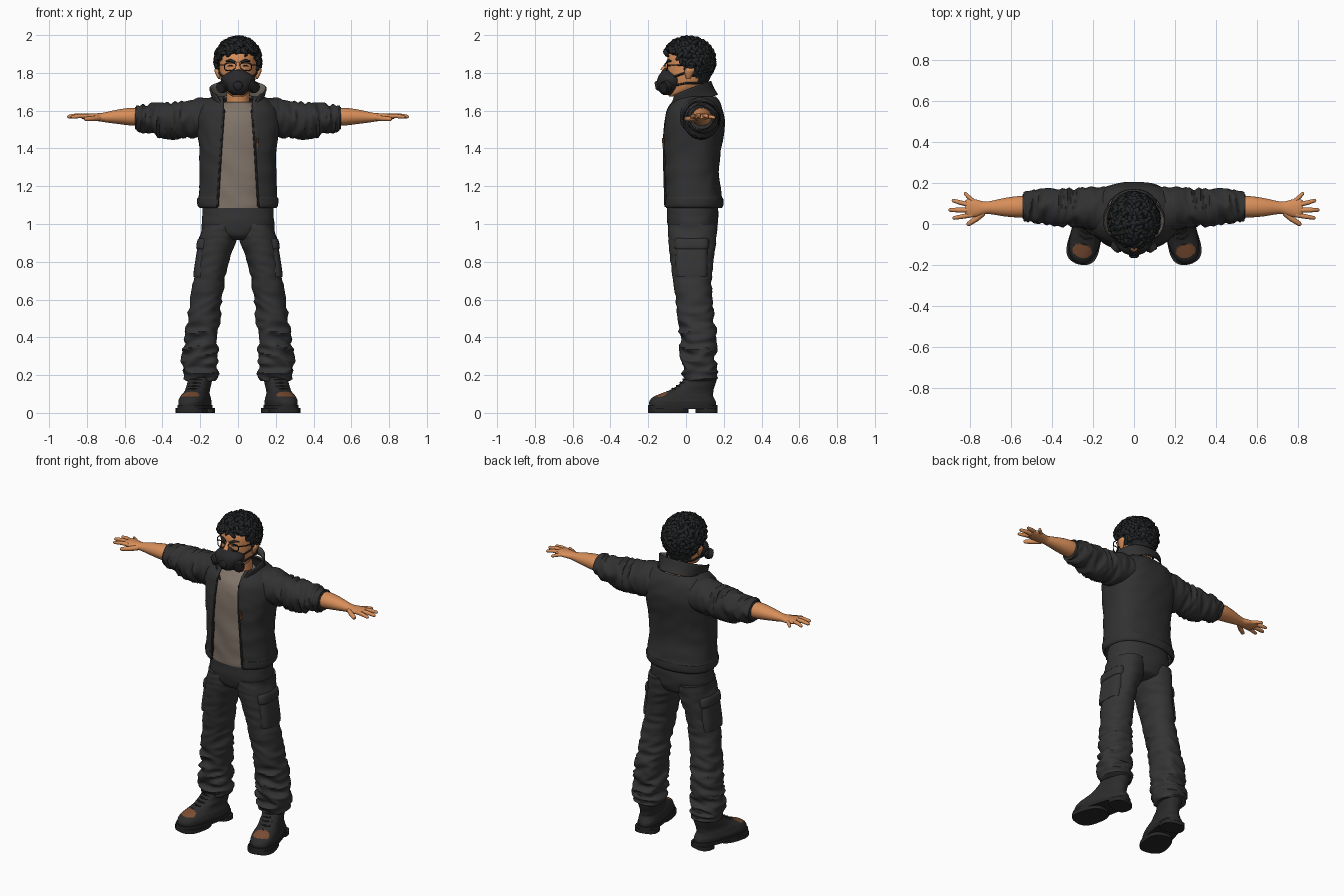
import bpy, bmesh, math, random
from mathutils import Vector, Matrix, noise

random.seed(4)

def material(name, r, g, b):
    m = bpy.data.materials.new(name)
    m.diffuse_color = (r, g, b, 1)
    return m

SKIN = material("warm skin", .68, .27, .10)
JACKET = material("jacket charcoal", .031, .031, .032)
TROUSER = material("trouser charcoal", .035, .035, .036)
BOOT = material("boot black", .026, .025, .025)
SOLE = material("sole black", .02, .02, .02)
HAIR = material("hair black", .016, .018, .019)
MASK = material("mask black", .022, .022, .024)
SHIRT = material("shirt taupe", .22, .175, .14)
LINING = material("lining grey", .18, .16, .135)
LEATHER = material("worn brown", .2, .075, .033)

def finish(name, bm, mats, mirror=False, solid=0, rule=None, xf=None, fix=True):
    if fix:
        bmesh.ops.recalc_face_normals(bm, faces=bm.faces)
    if rule:
        for f in bm.faces:
            f.material_index = rule(f.calc_center_median())
    if xf:
        bm.transform(xf)
    me = bpy.data.meshes.new(name)
    bm.to_mesh(me)
    bm.free()
    for m in mats:
        me.materials.append(m)
    ob = bpy.data.objects.new(name, me)
    bpy.context.collection.objects.link(ob)
    bpy.ops.object.select_all(action='DESELECT')
    ob.select_set(True)
    bpy.context.view_layer.objects.active = ob
    bpy.ops.object.shade_smooth_by_angle(angle=math.radians(50))
    if solid:
        s = ob.modifiers.new("thickness", 'SOLIDIFY')
        s.thickness, s.offset = solid, -1
        s.material_offset = len(mats) - 1
    if mirror:
        ob.modifiers.new("mirror", 'MIRROR')
    return ob

def resample(keys, steps):
    """Catmull-Rom through the key sections."""
    out = []
    for i in range(len(keys) - 1):
        a, b, c, d = (keys[max(0, min(len(keys) - 1, i + k))] for k in (-1, 0, 1, 2))
        for s in range(steps):
            t = s / steps
            out.append([.5 * (2*q + (r - p)*t + (2*p - 5*q + 4*r - s2)*t*t + (3*q - p - 3*r + s2)*t**3)
                        for p, q, r, s2 in zip(a, b, c, d)])
    return out + [list(keys[-1])]

def loft(name, keys, mats, axis='z', seg=32, steps=5, p=1.0, fold=None, freq=22, tilt=0, taper=0, **kw):
    """Sections: position, centre 1, centre 2, radius 1, radius 2 [, half width of the front opening]."""
    bm = bmesh.new()
    rings, opened = [], len(keys[0]) == 6
    for k in resample(keys, steps):
        pos, c1, c2, r1, r2 = k[:5]
        g = math.asin(min(1, (k[5] / r1) ** (1 / p))) if opened else 0
        ring = []
        for j in range(seg + opened):
            a = -math.pi / 2 + g + (2 * math.pi - 2 * g) * j / seg
            u, v = (math.copysign(abs(w) ** p, w) for w in (math.cos(a), math.sin(a)))
            f = 0
            if fold:
                n = noise.noise(Vector(((c1 + r1*u) * 7, (c2 + r2*v) * 7, pos * freq + 5 * (c1 + r1*u))))
                f = fold(pos) * (1 - 3 * abs(n))
            s, t = c1 + (r1 + f) * u, c2 + (r2 + f) * v
            s *= 1 - taper * t
            co = (s, t, pos + tilt * (t - c2)) if axis == 'z' else (pos, s, t)
            ring.append(bm.verts.new(co))
        rings.append(ring)
    for lo, hi in zip(rings, rings[1:]):
        for j in range(seg):
            n = (j + 1) % len(lo)
            bm.faces.new((lo[j], lo[n], hi[n], hi[j]))
    if not opened:
        bm.faces.new(rings[0])
        bm.faces.new(rings[-1])
    return finish(name, bm, mats, fix=not opened, **kw)

def tube(bm, pts, radii, sides=8):
    pts = [Vector(q) for q in pts]
    rings = []
    for i, q in enumerate(pts):
        d = (pts[min(i + 1, len(pts) - 1)] - pts[max(i - 1, 0)]).normalized()
        x = d.orthogonal().normalized() if not rings else (x - d * x.dot(d)).normalized()
        y = d.cross(x)
        rings.append([bm.verts.new(q + radii[i] * (x * math.cos(2*math.pi*j/sides) + y * math.sin(2*math.pi*j/sides)))
                      for j in range(sides)])
    for lo, hi in zip(rings, rings[1:]):
        for j in range(sides):
            n = (j + 1) % sides
            bm.faces.new((lo[j], lo[n], hi[n], hi[j]))
    bm.faces.new(rings[0])
    bm.faces.new(rings[-1])

def tubes(name, items, mats, sides=8, **kw):
    bm = bmesh.new()
    for pts, radii in items:
        tube(bm, pts, radii if isinstance(radii, (list, tuple)) else [radii] * len(pts), sides)
    return finish(name, bm, mats, **kw)

# Head, with the scalp coloured above the hairline
def hairline(y):
    return max(1.755, min(1.9, 1.895 - (y + .06) * 1.1))

loft("head", [(1.675, 0, -.05, .03, .04), (1.69, 0, -.035, .052, .06), (1.72, 0, 0, .077, .09),
              (1.77, 0, .015, .093, .112), (1.83, 0, .02, .1, .12), (1.89, 0, .025, .1, .12),
              (1.94, 0, .03, .08, .095), (1.968, 0, .03, .03, .04)], [SKIN, HAIR], seg=40, steps=6,
     rule=lambda c: int(c.z > hairline(c.y)))
loft("neck", [(1.56, 0, .05, .075, .07), (1.64, 0, .04, .062, .06), (1.75, 0, .03, .06, .065)], [SKIN])
loft("ear", [(1.768, .1, .012, .005, .01), (1.79, .106, .014, .011, .02), (1.815, .112, .02, .013, .026),
             (1.834, .11, .022, .005, .012)], [SKIN], seg=14, mirror=True)
tubes("nose", [([(0, -.098, 1.855), (0, -.108, 1.835), (0, -.12, 1.81)], [.008, .012, .018])], [SKIN], 10)
tubes("eyebrow", [([(.015, -.101, 1.856), (.04, -.094, 1.866), (.066, -.078, 1.862)], [.006, .008, .003])], [HAIR], mirror=True)
tubes("eye", [([(.024, -.099, 1.835), (.04, -.094, 1.838), (.056, -.084, 1.835)], [.002, .005, .002])], [HAIR], mirror=True)

# Curly hair: short tapering coils spread over the scalp
coils = []
for i in range(420):
    h = 1 - 1.75 * (i + .5) / 420
    a = i * 2.39996
    d = Vector((math.cos(a) * math.sqrt(1 - h*h), math.sin(a) * math.sqrt(1 - h*h), h))
    q = Vector((0, .014, 1.865)) + Vector((d.x * .107, d.y * .124, d.z * .11))
    if q.z < hairline(q.y) + .005:
        continue
    t = d.orthogonal().normalized()
    t.rotate(Matrix.Rotation(random.uniform(0, 6.28), 3, d))
    b, r, w = d.cross(t), random.uniform(.011, .018), random.uniform(.9, 1.4)
    pts = [q + d * (r * math.sin(s * w) * .9) + t * (r * math.cos(s * w)) + b * (.007 * s) for s in (-.4, .3, 1, 1.7, 2.4, 3.1)]
    coils.append((pts, [.007, .012, .012, .011, .008, .003]))
tubes("curly_hair", coils, [HAIR], 7)

# Glasses
rim = [(.041 + .031 * math.copysign(abs(math.cos(a)) ** .6, math.cos(a)), -.112 + .014 * (math.cos(a) + 1) / 2,
        1.832 + .02 * math.copysign(abs(math.sin(a)) ** .6, math.sin(a))) for a in [k * math.pi / 10 for k in range(21)]]
tubes("glasses", [(rim, .0028), ([(0, -.114, 1.837), (.011, -.112, 1.837)], .003),
                  ([(.072, -.098, 1.842), (.1, -.06, 1.842), (.112, .02, 1.835)], .003)], [MASK], 6, mirror=True)

# Breathing mask with two filters and straps
loft("mask", [(1.683, 0, -.085, .028, .035), (1.705, 0, -.09, .058, .055), (1.745, 0, -.082, .084, .072),
              (1.778, 0, -.08, .086, .068), (1.803, 0, -.09, .05, .042), (1.825, 0, -.1, .018, .02)], [MASK], seg=32)
tubes("mask_valve", [([(0, -.14, 1.735), (0, -.158, 1.73), (0, -.163, 1.729)], [.026, .024, .017])], [MASK], 18)
f0, fd = Vector((.062, -.085, 1.735)), Vector((.62, -.7, -.3)).normalized()
tubes("mask_filter", [([f0 + fd * s for s in (0, .02, .021, .04, .041, .052, .053)],
                       [.024, .024, .032, .032, .027, .027, .02])], [MASK], 20, mirror=True)
tubes("mask_strap", [([(.08, -.06, 1.78), (.096, -.02, 1.795), (.104, .03, 1.815), (.09, .09, 1.83)], .006),
                     ([(.078, -.05, 1.735), (.09, .0, 1.745), (.088, .06, 1.745), (.05, .12, 1.75)], .006)], [MASK], 6, mirror=True)

# Shirt
loft("shirt", [(1.085, 0, .03, .17, .132), (1.2, 0, .03, .165, .138), (1.35, 0, .03, .165, .14), (1.5, 0, .035, .16, .14),
               (1.58, 0, .035, .15, .122), (1.625, 0, .035, .1, .09), (1.645, 0, .04, .07, .072)], [SHIRT], p=.85,
     seg=48, steps=8, fold=lambda z: .004, freq=9)

# Open jacket, collar, sleeves
loft("jacket", [(1.085, 0, .036, .203, .15, .108), (1.1, 0, .036, .213, .158, .108), (1.135, 0, .036, .213, .158, .107),
                (1.15, 0, .034, .206, .153, .105), (1.26, 0, .026, .2, .15, .098), (1.36, 0, .026, .203, .153, .092),
                (1.45, 0, .034, .21, .16, .086), (1.53, 0, .043, .222, .16, .08), (1.6, 0, .045, .215, .15, .075),
                (1.645, 0, .05, .18, .13, .075), (1.675, 0, .05, .135, .105, .08)], [JACKET], p=.85, seg=64, steps=6,
     fold=lambda z: .004, freq=9, solid=.012)
loft("collar", [(1.635, 0, .035, .128, .135, .07), (1.67, 0, .025, .138, .125, .088), (1.715, 0, .018, .152, .115, .118)],
     [JACKET, LINING], p=.9, seg=40, steps=4, tilt=.38, solid=.008)
loft("sleeve", [(.13, .06, 1.565, .12, .1), (.2, .075, 1.562, .106, .106), (.28, .08, 1.553, .09, .093),
                (.36, .08, 1.548, .084, .09), (.44, .085, 1.55, .079, .082), (.49, .085, 1.556, .07, .07),
                (.525, .085, 1.56, .064, .062), (.54, .085, 1.562, .058, .056)], [JACKET], axis='x', seg=40, steps=9,
     fold=lambda x: .003 + .010 * min(1, max(0, (x - .2) / .12)), freq=26, mirror=True)
tubes("sleeve_cuff", [([(.505, .085, 1.56), (.51, .085, 1.56), (.54, .085, 1.563), (.545, .085, 1.563)],
                       [.058, .063, .061, .056])], [JACKET], 32, mirror=True)
tubes("chest_zip", [([(.106, -.119, 1.405), (.104, -.121, 1.455)], .006)], [LEATHER], 6)
for side in (-1, 1):
    tubes("front_edge", [([(side * x, y, z) for x, y, z in ((.108, -.109, 1.09), (.098, -.114, 1.26), (.092, -.117, 1.36),
                           (.086, -.117, 1.45), (.08, -.11, 1.53), (.076, -.098, 1.6))], .006)], [JACKET], 6)

# Bare forearms and hands
loft("forearm", [(.48, .085, 1.565, .05, .046), (.56, .084, 1.568, .052, .047), (.63, .082, 1.568, .045, .039),
                 (.7, .08, 1.565, .032, .027), (.73, .078, 1.565, .031, .022), (.77, .077, 1.567, .042, .019),
                 (.805, .078, 1.57, .045, .016), (.825, .078, 1.57, .036, .011)], [SKIN], axis='x', seg=24, mirror=True)
fingers = [(((.79, .045, 1.57), (.835, .037, 1.572), (.885, .028, 1.566)), .0115),
           (((.8, .068, 1.572), (.855, .068, 1.574), (.905, .069, 1.567)), .012),
           (((.8, .093, 1.572), (.85, .105, 1.573), (.888, .116, 1.566)), .011),
           (((.78, .108, 1.569), (.805, .13, 1.568), (.828, .153, 1.563)), .01),
           (((.735, .055, 1.562), (.77, .025, 1.558), (.815, -.005, 1.556)), .014)]
tubes("fingers", [([a, b, Vector(b).lerp(Vector(c), .85), c], [r * 1.1, r, r * .8, r * .35]) for (a, b, c), r in fingers],
      [SKIN], 10, mirror=True)

# Trousers with cargo pockets
loft("trouser_hips", [(.915, 0, .035, .06, .07), (.935, 0, .035, .13, .11), (.98, 0, .035, .185, .128), (1.05, 0, .035, .19, .135),
                      (1.12, 0, .035, .182, .132)], [TROUSER], p=.9, seg=40, fold=lambda z: .003)
loft("trouser_leg", [(.17, .2, .075, .068, .078), (.2, .2, .073, .084, .084), (.25, .2, .068, .094, .086), (.3, .198, .066, .088, .086),
                     (.4, .193, .064, .083, .092), (.5, .181, .054, .082, .091), (.6, .17, .042, .084, .094),
                     (.7, .152, .035, .082, .1), (.8, .135, .031, .084, .11), (.92, .107, .034, .097, .125),
                     (1.0, .1, .036, .09, .128)], [TROUSER], p=.93, seg=44, steps=10, freq=20,
     fold=lambda z: .005 + .011 * min(1, max(0, (.62 - z) / .25)), mirror=True)
for name, z0, z1, extra in (("cargo_pocket", .725, .9, 0), ("pocket_flap", .865, .925, .007)):
    sect = lambda z, e: (z, .185 - (z - .73) * .12, .03, .052 + e - (z - .73) * .04, .084 + e)
    loft(name, [sect(z0, extra - .012), sect(z0 + .008, extra), sect(z1 - .008, extra), sect(z1, extra - .012)],
         [TROUSER], p=.55, seg=32, steps=3, mirror=True)

# Boots, toes turned out, with a worn patch on each toe cap
XF = Matrix.Translation((.2, .08, 0)) @ Matrix.Rotation(math.radians(14), 4, 'Z')
loft("boot", [(.03, 0, -.1, .066, .178), (.06, 0, -.1, .068, .179), (.082, 0, -.096, .064, .165), (.1, 0, -.08, .058, .142),
              (.125, 0, -.045, .056, .113), (.155, 0, -.018, .057, .095), (.19, 0, 0, .062, .084), (.235, 0, .002, .066, .08)],
     [BOOT, LEATHER], p=.82, seg=72, steps=6, taper=.55, xf=XF, mirror=True, fold=lambda z: .002,
     rule=lambda c: int((c.x / .048) ** 2 + ((c.y + .218) / .034) ** 2 < 1 and c.z > .06))
for name, z0, z1, cy, ry in (("sole_welt", .02, .042, -.1, .186), ("sole_front", 0, .025, -.178, .106), ("sole_heel", 0, .025, .03, .054)):
    loft(name, [(z0, 0, cy, .072, ry), (z1, 0, cy, .072, ry)], [SOLE], p=.75, seg=48, steps=1, taper=.55, xf=XF, mirror=True)
tubes("boot_laces", [([(-.03, y + .012, z), (0, y, z + .004), (.03, y + .012, z)], .005)
                     for y, z in ((-.185, .108), (-.158, .125), (-.133, .14), (-.113, .157), (-.097, .174), (-.086, .19))],
      [SOLE], 6, xf=XF, mirror=True)
